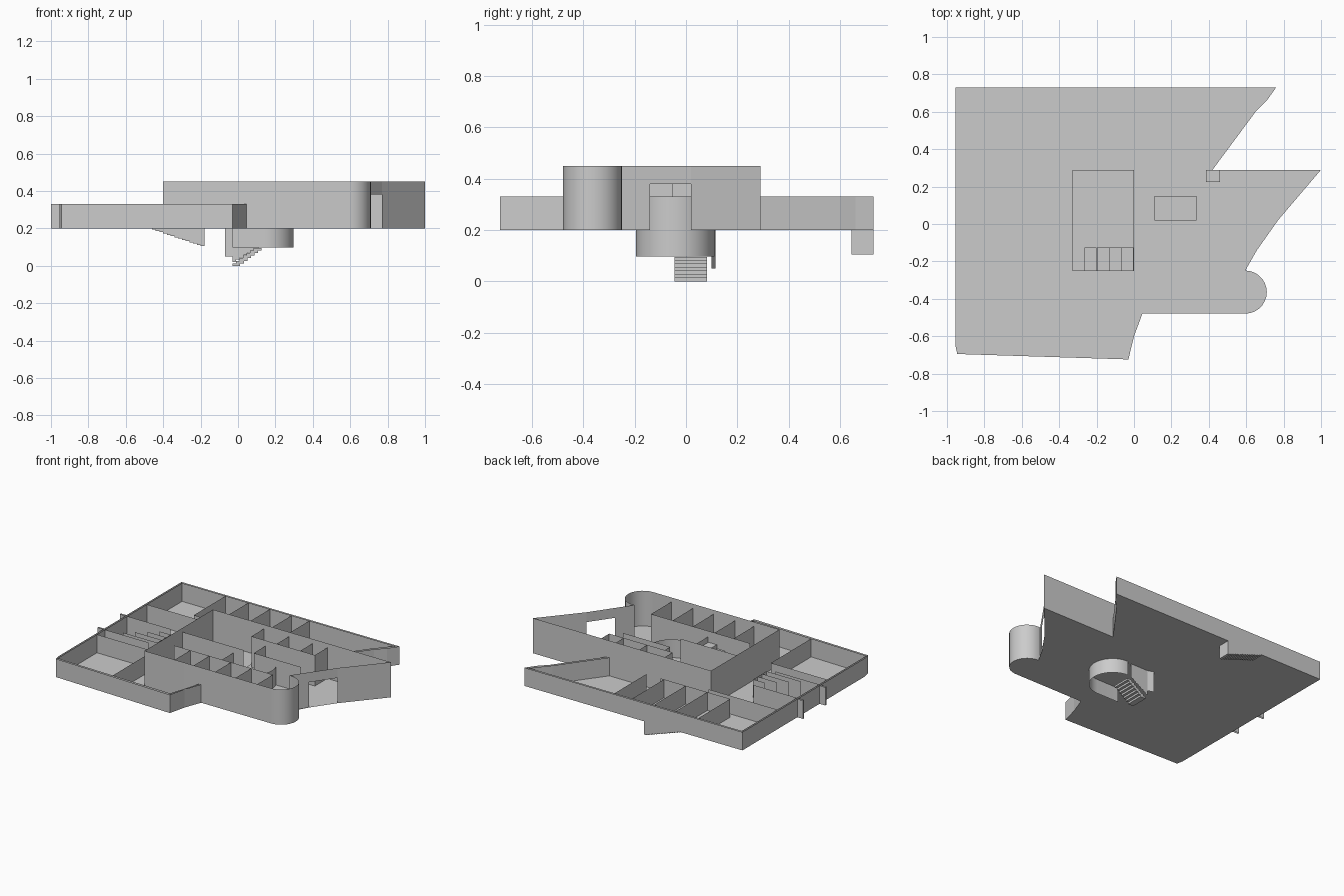
import bpy, bmesh, math
from mathutils import Vector

if "Cube" in bpy.data.objects:
    bpy.data.objects.remove(bpy.data.objects["Cube"])

FLOOR, LOW, HIGH = 0.2, 0.33, 0.45


def finish(name, bm):
    me = bpy.data.meshes.new(name)
    bm.to_mesh(me)
    bm.free()
    ob = bpy.data.objects.new(name, me)
    bpy.context.collection.objects.link(ob)
    return ob


def panels(name, paths, z0, z1):
    """Paper-thin upright walls along open plan paths."""
    bm = bmesh.new()
    for path in paths:
        for a, b in zip(path, path[1:]):
            bm.faces.new([bm.verts.new(p) for p in
                          ((*a, z0), (*b, z0), (*b, z1), (*a, z1))])
    return finish(name, bm)


def sheet(name, outline, z):
    bm = bmesh.new()
    bm.faces.new([bm.verts.new((x, y, z)) for x, y in outline])
    bm.normal_update()
    bmesh.ops.triangulate(bm, faces=bm.faces[:])
    return finish(name, bm)


def boxes(name, bounds):
    bm = bmesh.new()
    for x0, x1, y0, y1, z0, z1 in bounds:
        vs = bmesh.ops.create_cube(bm, size=1)["verts"]
        for v in vs:
            v.co = Vector(((x0 + x1) / 2 + v.co.x * (x1 - x0),
                           (y0 + y1) / 2 + v.co.y * (y1 - y0),
                           (z0 + z1) / 2 + v.co.z * (z1 - z0)))
    return finish(name, bm)


def rect(x0, x1, y0, y1):
    return [(x0, y0), (x1, y0), (x1, y1), (x0, y1)]


def arc(cx, cy, r, a0, a1, n):
    return [(cx + r * math.cos(math.radians(a0 + (a1 - a0) * i / n)),
             cy + r * math.sin(math.radians(a0 + (a1 - a0) * i / n)))
            for i in range(n + 1)]


# Plan outlines
bay = arc(0.595, -0.364, 0.115, -90, 90, 14)
wing = [(-0.03, -0.724), (0.0, -0.6), (0.045, -0.479)]
slant = [(0.42, 0.29), (0.65, 0.60), (0.71, 0.66), (0.76, 0.73)]
left_side = [(-0.955, 0.73), (-0.955, -0.65), (-0.945, -0.695)]
door_a, door_b = (0.657, -0.14), (0.77, 0.02)

# Floor plate
sheet("floor", wing + bay + [door_a, door_b, (1.0, 0.29)] + slant + left_side, FLOOR)

# Lower outer wall, doubled on its inner side
panels("low_outer_wall", [slant + left_side + wing], FLOOR, LOW)
panels("low_inner_lining", [
    [(0.40, 0.29), (0.63, 0.60), (0.73, 0.717), (-0.942, 0.717), (-0.942, -0.682),
     (-0.04, -0.705), (0.03, -0.479)]], FLOOR, LOW)

# Tall block with a doorway in the slanted side
panels("tall_outer_wall", [
    [door_b, (1.0, 0.29), (-0.4, 0.29), (-0.4, -0.479)],
    [(-0.4, -0.479)] + bay + [(0.58, -0.25), door_a]], FLOOR, HIGH)
panels("door_header", [[door_a, door_b]], 0.38, HIGH)

# Fins outside the left wall
panels("side_fins", [[(-1.0, y + d), (-0.955, y + d)]
                     for y in (-0.15, 0.1) for d in (0, 0.012)], FLOOR, LOW)
panels("fin_ends", [[(-1.0, y), (-1.0, y + 0.012)] for y in (-0.15, 0.1)], FLOOR, LOW)

# Low partitions: back rooms, left rooms, front room
panels("low_partitions", [
    [(-0.6, 0.717), (-0.6, 0.36), (-0.05, 0.36)],
    *[[(x, 0.36), (x, 0.717)] for x in (-0.42, -0.25, -0.08, 0.06)],
    [(-0.942, 0.32), (-0.4, 0.32)],
    [(-0.942, 0.10), (-0.60, 0.10)],
    [(-0.942, -0.15), (-0.60, -0.15)],
    [(-0.942, -0.24), (-0.5, -0.24), (-0.5, -0.69)],
], FLOOR, LOW)

# Parallel screens between the left rooms
panels("left_screens", [[(-0.82 + 0.06 * i, -0.12 + 0.05 * i),
                         (-0.55, -0.12 + 0.05 * i)] for i in range(4)], FLOOR, LOW)
panels("left_screen_ends", [[(-0.55, -0.12), (-0.55, 0.03)]], FLOOR, LOW)

# Tall partitions
panels("tall_partitions", [
    [(-0.33, -0.25), (0.45, -0.25)],
    *[[(x, -0.479), (x, -0.25)] for x in (-0.2, -0.05, 0.12, 0.28, 0.45)],
    [(0.0, 0.15), (0.5, 0.15), (0.5, 0.29)],
    [(-0.4, -0.05), (-0.22, -0.05), (0.08, -0.05)],
    *[[(x, 0.15), (x, 0.29)] for x in (0.0, 0.2, 0.385)],
], FLOOR, 0.42)
panels("hall_partitions", [
    [(0.11, 0.15), (0.11, 0.02), (0.48, 0.02)],
    [(0.0, -0.25), (0.0, -0.05)],
], FLOOR, 0.38)

# Raised hall platforms and inner stairs
for name, r in (("hall_platform", (-0.33, 0, -0.25, 0.29)),
                ("hall_landing", (0.11, 0.335, 0.02, 0.15)),
                ("corner_landing", (0.385, 0.46, 0.225, 0.29))):
    sheet(name, rect(*r), FLOOR + 0.02)
boxes("inner_stairs", [(-0.265 + 0.066 * i, -0.2 + 0.066 * i, -0.25, -0.125,
                        FLOOR, FLOOR + 0.028 * (i + 2)) for i in range(4)])

# Rounded stairwell wall, passing through the floor
panels("stair_drum", [[(-0.03, -0.195)] + arc(0.145, -0.042, 0.153, -90, 90, 24)],
       0.097, LOW)

# Flight going down inside the drum
boxes("lower_stairs", [(-0.03 + 0.019 * i, 0.012 + 0.019 * i, -0.045, 0.082,
                        0.0135 * i, 0.0135 * (i + 1)) for i in range(7)])

# Stepped guard beside the flight
for i in range(7):
    panels("stair_guard", [[(-0.03 + 0.02 * i, 0.10), (-0.01 + 0.02 * i, 0.10)]],
           0.02 + 0.0125 * i, FLOOR)
panels("stair_guard_end", [[(-0.07, 0.115), (-0.03, 0.10)]], 0.05, FLOOR)

# Stairs going down along the back wall
N = 14
step = 0.28 / N
boxes("back_stairs", [(-0.46 + step * i, -0.46 + step * (i + 1), 0.645, 0.728,
                       FLOOR - 0.0068 * (i + 1), FLOOR - 0.0068 * i) for i in range(N)])
panels("back_stair_end", [[(-0.18, 0.645), (-0.18, 0.73)]], 0.105, FLOOR)
bm = bmesh.new()
for y in (0.645, 0.73):
    bm.faces.new([bm.verts.new(p) for p in
                  ((-0.46, y, FLOOR), (-0.18, y, 0.105), (-0.18, y, FLOOR))])
finish("back_stair_sides", bm)

# Smooth the round walls only
for name in ("stair_drum", "tall_outer_wall"):
    ob = bpy.data.objects[name]
    bm = bmesh.new()
    bm.from_mesh(ob.data)
    bmesh.ops.remove_doubles(bm, verts=bm.verts[:], dist=0.0005)
    bm.to_mesh(ob.data)
    bm.free()
    bpy.ops.object.select_all(action='DESELECT')
    ob.select_set(True)
    bpy.context.view_layer.objects.active = ob
    bpy.ops.object.shade_smooth_by_angle(angle=math.radians(25))
